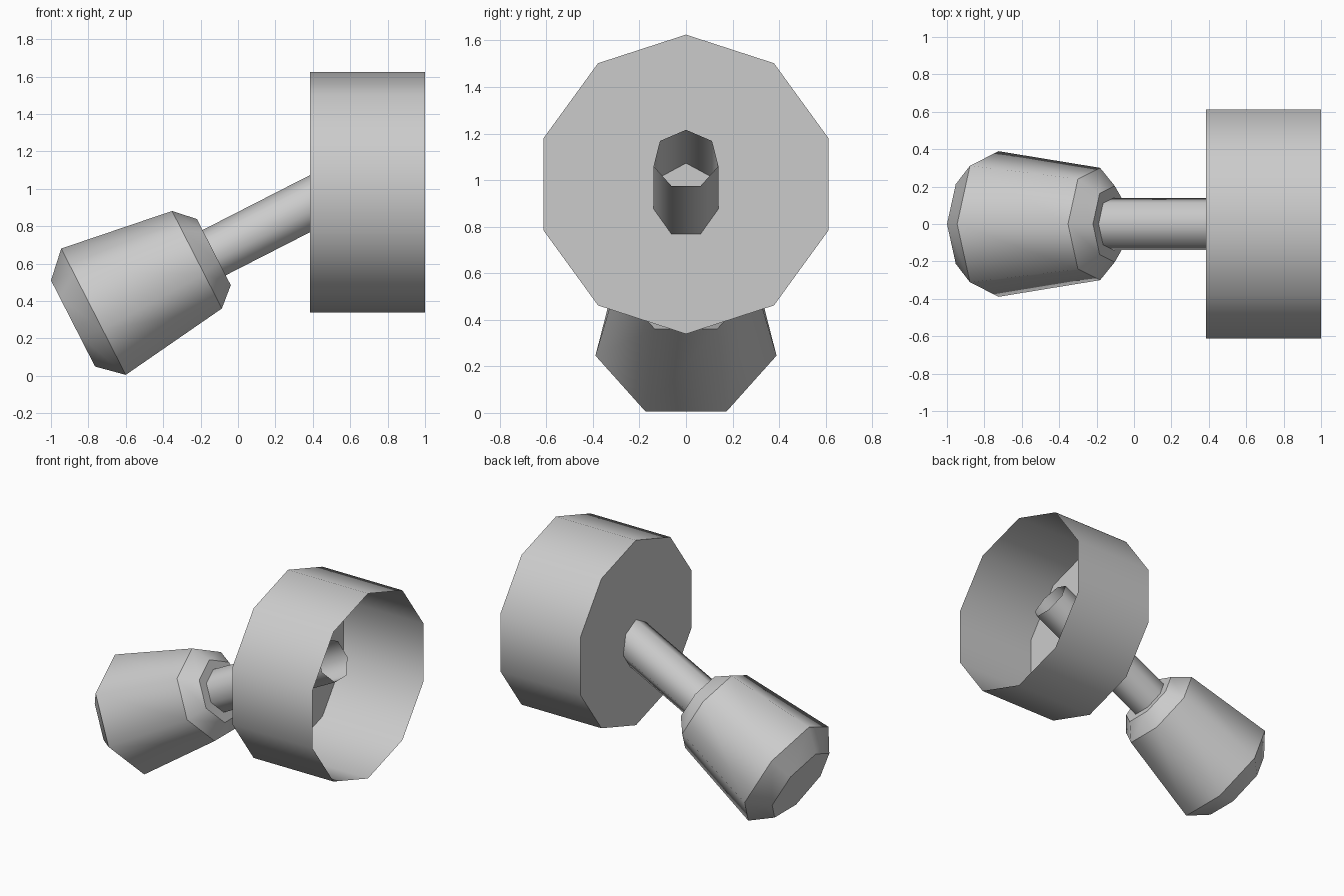
import bpy, bmesh, math
from mathutils import Vector

if "Cube" in bpy.data.objects:
    bpy.data.objects.remove(bpy.data.objects["Cube"])


def lathe(name, origin, axis, up, sides, profile, cap_start=False):
    """Sweep (distance along axis, radius) rings; first corner points along up."""
    side = axis.cross(up)
    bm = bmesh.new()
    rings = []
    for t, r in profile:
        ring = []
        for i in range(sides):
            a = 2 * math.pi * i / sides
            ring.append(bm.verts.new(origin + axis * t + (up * math.cos(a) + side * math.sin(a)) * r))
        rings.append(ring)
    for a, b in zip(rings, rings[1:]):
        for i in range(sides):
            j = (i + 1) % sides
            bm.faces.new((a[i], a[j], b[j], b[i]))
    if cap_start:
        bm.faces.new(rings[0])
    bmesh.ops.recalc_face_normals(bm, faces=bm.faces)
    # smooth around the axis, crisp at each ring
    for f in bm.faces:
        f.smooth = True
    for ring in rings:
        for i in range(sides):
            bm.edges.get((ring[i], ring[(i + 1) % sides])).smooth = False
    mesh = bpy.data.meshes.new(name)
    bm.to_mesh(mesh)
    bm.free()
    obj = bpy.data.objects.new(name, mesh)
    bpy.context.collection.objects.link(obj)
    return obj


tilt = math.radians(27.08)
along = Vector((math.cos(tilt), 0, math.sin(tilt)))
across = Vector((-math.sin(tilt), 0, math.cos(tilt)))
base = across * 0.637

# tapered grip with bevelled ends and a flat collar around the rod
lathe("grip", base, along, across, 7,
      [(-0.658, 0.272), (-0.532, 0.399), (0.087, 0.308), (0.186, 0.209), (0.186, 0.143)],
      cap_start=True)

# open tube that pokes through the drum's back
lathe("rod", base, along, across, 7, [(0.186, 0.143), (1.146, 0.143)])

# thin-walled drum, closed at the back and open on the right
lathe("drum", Vector((0, 0, 0.982)), Vector((1, 0, 0)), Vector((0, 0, 1)), 10,
      [(0.385, 0.643), (1.0, 0.643)], cap_start=True)
